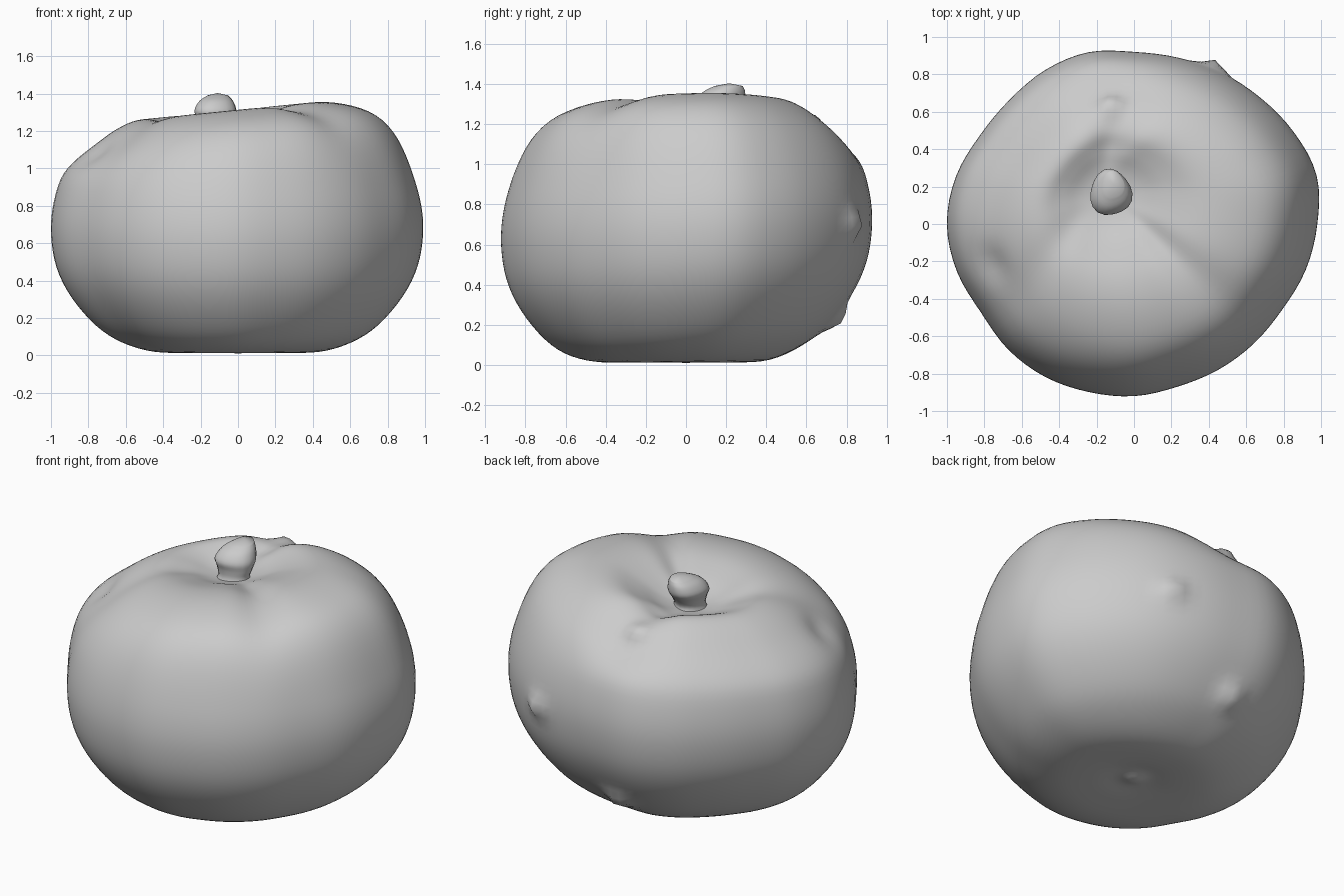
import bpy, bmesh, math
from mathutils import Vector

if "Cube" in bpy.data.objects:
    bpy.data.objects.remove(bpy.data.objects["Cube"])


def spline(points, u, closed=False):
    """Catmull-Rom interpolation of tuples at parameter u."""
    n = len(points)
    i = int(math.floor(u))
    f = u - i
    pick = (lambda k: points[k % n]) if closed else (lambda k: points[max(0, min(n - 1, k))])
    a, b, c, d = (pick(i + k) for k in (-1, 0, 1, 2))
    return [0.5 * (2 * q + (r - p) * f + (2 * p - 5 * q + 4 * r - s) * f ** 2
                   + (3 * q - p - 3 * r + s) * f ** 3) for p, q, r, s in zip(a, b, c, d)]


def smooth(a, b, x):
    t = max(0.0, min(1.0, (x - a) / (b - a)))
    return t * t * (3 - 2 * t)


def skin(name, rings, bottom, top):
    """Closed smooth object from stacked rings and two pole points."""
    bm = bmesh.new()
    loops = [[bm.verts.new(p) for p in ring] for ring in rings]
    n = len(loops[0])
    lo, hi = bm.verts.new(bottom), bm.verts.new(top)
    for a, b in zip(loops, loops[1:]):
        for i in range(n):
            j = (i + 1) % n
            bm.faces.new((a[i], a[j], b[j], b[i]))
    for i in range(n):
        j = (i + 1) % n
        bm.faces.new((lo, loops[0][j], loops[0][i]))
        bm.faces.new((hi, loops[-1][i], loops[-1][j]))
    bmesh.ops.recalc_face_normals(bm, faces=bm.faces)
    for f in bm.faces:
        f.smooth = True
    mesh = bpy.data.meshes.new(name)
    bm.to_mesh(mesh)
    bm.free()
    obj = bpy.data.objects.new(name, mesh)
    bpy.context.collection.objects.link(obj)
    return obj


# Outline radius every 15 degrees, seen from the top
OUTLINE = [(r,) for r in (.98, 1.01, .985, .955, .935, .92, .92, .95, .95, .94, .95, .985,
                          1.0, .98, .945, .95, .945, .93, .92, .90, .90, .905, .915, .95)]
# Half profile: fraction of the outline radius, height
PROFILE = [(0, .04), (.1, .03), (.25, .015), (.45, .02), (.62, .07), (.76, .16), (.89, .31),
           (.97, .47), (1, .65), (.985, .82), (.93, .99), (.84, 1.13), (.71, 1.235),
           (.56, 1.295), (.42, 1.305), (.28, 1.265), (.15, 1.215), (0, 1.19)]
# Small raised nubs and dents: centre, height, width
NUBS = [(Vector((-.12, .63, 1.23)), .06, .065), (Vector((.42, .83, .7)), .05, .06),
        (Vector((-.07, .75, .23)), .05, .07), (Vector((0, 0, .03)), .03, .06),
        (Vector((-.77, -.22, 1.08)), -.03, .10)]


def fruit_point(angle, u):
    f, z = spline(PROFILE, u)
    r = f * spline(OUTLINE, angle / math.tau * 24, True)[0]
    up = smooth(.9, 1.25, z)
    # shallow furrows running down from the crown
    for deg, depth, width in ((97, .05, .28), (318, .035, .22), (210, .02, .25)):
        d = math.atan2(math.sin(angle - math.radians(deg)), math.cos(angle - math.radians(deg)))
        z -= depth * math.exp(-(d / width) ** 2) * up * smooth(.1, .4, f)
    p = Vector((r * math.cos(angle), r * math.sin(angle), z))
    # crown is off centre and leans up to the right, underside rises to the back
    shift = up * (1 - smooth(.1, .8, f))
    p.z += .1 * p.x * up + .05 * p.y * (1 - up) * smooth(.3, .7, f)
    p.x -= .12 * shift
    p.y += .15 * shift
    out = (p - Vector((0, 0, .65))).normalized()
    for c, h, w in NUBS:
        p += out * h * math.exp(-((p - c).length / w) ** 2)
    p.z = max(p.z, 0)
    return p


# Fruit body
SEG, ROWS = 96, 68
last = len(PROFILE) - 1
skin("fruit_body",
     [[fruit_point(math.tau * i / SEG, last * k / ROWS) for i in range(SEG)] for k in range(1, ROWS)],
     fruit_point(0, 0), fruit_point(0, last))

# Stubby stem: centre x, y, z, radius x, radius y
STEM = [(-.12, .14, 1.15, .12, .12), (-.12, .14, 1.21, .09, .085), (-.12, .15, 1.26, .10, .095),
        (-.125, .165, 1.31, .112, .12), (-.12, .185, 1.36, .09, .105), (-.11, .21, 1.39, .055, .07)]
rings = []
for k in range(21):
    x, y, z, rx, ry = spline(STEM, k / 4)
    rings.append([Vector((x + rx * math.cos(a) * w, y + ry * math.sin(a) * w, z))
                  for a in (math.tau * i / 20 for i in range(20))
                  for w in (1 + .06 * math.cos(3 * a + .8),)])
skin("stem", rings, (-.12, .14, 1.14), (-.11, .215, 1.403))
